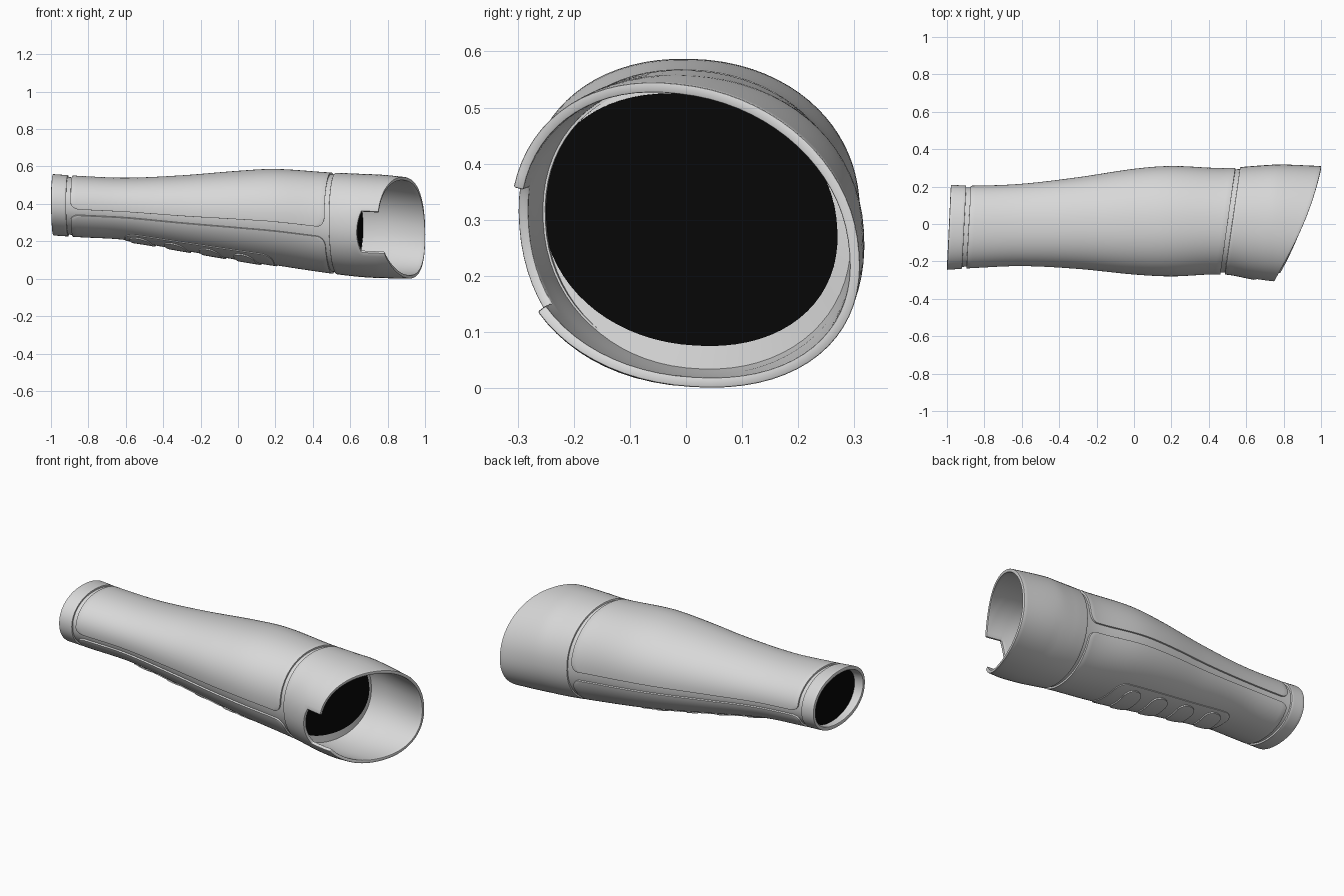
import bpy
import math

cube = bpy.data.objects.get("Cube")
if cube:
    bpy.data.objects.remove(cube, do_unlink=True)


def material(name, value, rough):
    m = bpy.data.materials.new(name)
    m.use_nodes = True
    colour = (value, value, value, 1)
    m.diffuse_color = colour
    bsdf = m.node_tree.nodes["Principled BSDF"]
    bsdf.inputs["Base Color"].default_value = colour
    bsdf.inputs["Roughness"].default_value = rough
    return m


GREY = material("light grey", 0.69, 0.5)
BLACK = material("black", 0.002, 0.9)

# Sleeve envelope: x, y min, y max, z min, z max
ENVELOPE = [
    (-1.0, -0.245, 0.21, 0.232, 0.56),
    (-0.85, -0.235, 0.205, 0.222, 0.55),
    (-0.6, -0.225, 0.215, 0.207, 0.54),
    (-0.3, -0.24, 0.25, 0.157, 0.553),
    (0.0, -0.27, 0.295, 0.105, 0.577),
    (0.2, -0.28, 0.31, 0.072, 0.587),
    (0.48, -0.27, 0.299, 0.03, 0.569),
    (0.65, -0.3, 0.311, 0.01, 0.561),
    (0.78, -0.315, 0.318, 0.003, 0.555),
    (1.0, -0.312, 0.31, 0.0, 0.532),
]
WRIST, ELBOW = -0.895, 0.512      # centres of the two groove rings
GAP = 0.012                       # half width of the grooves
STEPS = 72


def envelope(x):
    """Smooth interpolation of the envelope table."""
    e, n = ENVELOPE, len(ENVELOPE)
    x = min(max(x, e[0][0]), e[-1][0])
    i = min(max(k for k in range(n) if e[k][0] <= x), n - 2)
    a, b = e[i], e[i + 1]
    p, q = e[max(i - 1, 0)], e[min(i + 2, n - 1)]
    h = b[0] - a[0]
    s = (x - a[0]) / h
    out = []
    for k in range(1, 5):
        ma = (b[k] - p[k]) / (b[0] - p[0]) * h
        mb = (q[k] - a[k]) / (q[0] - a[0]) * h
        out.append(a[k] + s * ma + s * s * (3 * (b[k] - a[k]) - 2 * ma - mb)
                   + s ** 3 * (2 * (a[k] - b[k]) + ma + mb))
    return out


def full(v):
    """Makes the oval slightly fuller than an ellipse."""
    return math.copysign(abs(v) ** 0.94, v)


def oval(x, t, box, off, twist):
    y0, y1, z0, z1 = box
    return (x, (y0 + y1) / 2 + ((y1 - y0) / 2 + off) * full(math.cos(t + twist)),
            (z0 + z1) / 2 + ((z1 - z0) / 2 + off) * full(math.sin(t)))


def skin(x, t, off=0.0):
    return oval(x, t, envelope(x), off, 0.06 + 0.4 * max(0, x - 0.75))


def slanted(u, t):
    """The x position on a cross-section that leans towards the elbow."""
    f = (u - WRIST) / (ELBOW - WRIST)
    return u + (0.05 + 0.09 * f) * skin(u, t)[1]


def make(name, verts, faces, mat=GREY, thick=0.0, bevel=0.0):
    mesh = bpy.data.meshes.new(name)
    mesh.from_pydata(verts, [], faces)
    mesh.materials.append(mat)
    ob = bpy.data.objects.new(name, mesh)
    bpy.context.collection.objects.link(ob)
    bpy.ops.object.select_all(action='DESELECT')
    ob.select_set(True)
    bpy.context.view_layer.objects.active = ob
    if thick:
        ob.modifiers.new("thickness", 'SOLIDIFY').thickness = thick
    if bevel:
        b = ob.modifiers.new("edge", 'BEVEL')
        b.width, b.segments = bevel, 2
        b.limit_method, b.angle_limit = 'ANGLE', math.radians(60)
    for m in list(ob.modifiers):
        bpy.ops.object.modifier_apply(modifier=m.name)
    bpy.ops.object.shade_smooth_by_angle(angle=math.radians(35))


def grid_faces(rows, cols, closed=False, skip=lambda i, j: False):
    """Outward facing quads of a grid stored row by row."""
    faces = []
    for i in range(rows - 1):
        for j in range(cols if closed else cols - 1):
            if not skip(i, j):
                k = (j + 1) % cols
                faces.append((i * cols + j, i * cols + k,
                              (i + 1) * cols + k, (i + 1) * cols + j))
    return faces


ANGLES = [2 * math.pi * j / STEPS for j in range(STEPS)]


def tube(name, u0, u1, rows, off, thick, bevel=0.0):
    verts = []
    for i in range(rows):
        u = u0 + (u1 - u0) * i / (rows - 1)
        verts += [skin(slanted(u, t), t, off) for t in ANGLES]
    make(name, verts, grid_faces(rows, STEPS, True), GREY, thick, bevel)


def patch(name, u0, u1, deg0, deg1, radius, off, thick, rows, cols, tilt=0.0):
    """Raised plate that follows the sleeve, with rounded corners."""
    t0, t1 = math.radians(deg0), math.radians(deg1)
    columns = []
    for j in range(cols):
        f = (1 - math.cos(math.pi * j / (cols - 1))) / 2
        t = t0 + (t1 - t0) * f
        d = min(t - t0, t1 - t) * 0.24
        r = max(radius - d, 0)
        inset = radius - math.sqrt(max(radius ** 2 - r ** 2, 0))
        shift = tilt * (f - 0.5)
        columns.append((t, u0 + inset + shift, u1 - inset + shift))
    verts = []
    for i in range(rows):
        for t, a, b in columns:
            u = a + (b - a) * i / (rows - 1)
            verts.append(skin(slanted(u, t), t, off))
    make(name, verts, grid_faces(rows, cols), GREY, thick, 0.003)


# Recessed sleeve that shows in the grooves, and the wrist cuff
tube("sleeve_base", WRIST - 0.03, ELBOW + 0.04, 48, -0.01, 0.012)
tube("wrist_cuff", -0.988, WRIST - GAP, 6, 0.0, 0.02, 0.003)

# Upper and lower panels, parted by a seam along each side
PANEL = (WRIST + GAP, ELBOW - GAP)
patch("upper_panel", *PANEL, -5, 185, 0.045, 0.0, 0.012, 48, 60)
patch("lower_panel", *PANEL, 196, 344, 0.045, 0.0, 0.012, 48, 60)

# Grip plate with four raised pads on the underside
patch("grip_plate", -0.60, 0.20, 232, 292, 0.06, 0.005, 0.012, 30, 24)
for n in range(4):
    c = -0.51 + 0.187 * n
    patch(f"grip_pad_{n + 1}", c - 0.055, c + 0.055, 238, 286, 0.05,
          0.012, 0.014, 8, 22, 0.04)

# Elbow cuff with a slanted, curved rim and a notch in the front
NOTCH = range(33, 42)
LOW, HIGH = 8, 14
verts = []
for i in range(LOW + HIGH + 1):
    for j, t in enumerate(ANGLES):
        start = slanted(ELBOW + GAP, t)
        arc = max(0, 1 - ((j - 37.5) / 4.5) ** 2)
        middle = 0.66 - 0.025 * arc
        y = skin(0.88, t)[1]
        end = 0.905 + 0.4 * y - 0.3 * y * y
        if i <= LOW:
            x = start + (middle - start) * i / LOW
        else:
            x = middle + (end - middle) * (i - LOW) / HIGH
        verts.append(skin(x, t))
faces = grid_faces(LOW + HIGH + 1, STEPS, True,
                   lambda i, j: i >= LOW and j in NOTCH)
make("elbow_cuff", verts, faces, GREY, 0.018, 0.003)


# Black lining, closed at both ends, its elbow end leaning with the rim
def cap_point(t, back=0.0):
    x, y, z = oval(0.58 - back, t, (-0.256, 0.27, 0.075, 0.525), 0.0, 0.12)
    return (x + 0.33 * y, y, z)


SECTIONS = (-0.95, -0.75, -0.5, -0.2, 0.05, 0.3)
verts = [skin(x, t, -0.025) for x in SECTIONS for t in ANGLES]
verts += [cap_point(t) for t in ANGLES]
last = len(SECTIONS) * STEPS
faces = grid_faces(len(SECTIONS) + 1, STEPS, True)
faces.append(tuple(reversed(range(STEPS))))
faces.append(tuple(range(last, last + STEPS)))
make("black_lining", verts, faces, BLACK)

# Lip inside the elbow cuff that closes the gap around the lining
inner = [cap_point(t, 0.003) for t in ANGLES]
outer = [skin(p[0], t, -0.012) for p, t in zip(inner, ANGLES)]
make("inner_lip", outer + inner, grid_faces(2, STEPS, True), GREY)
